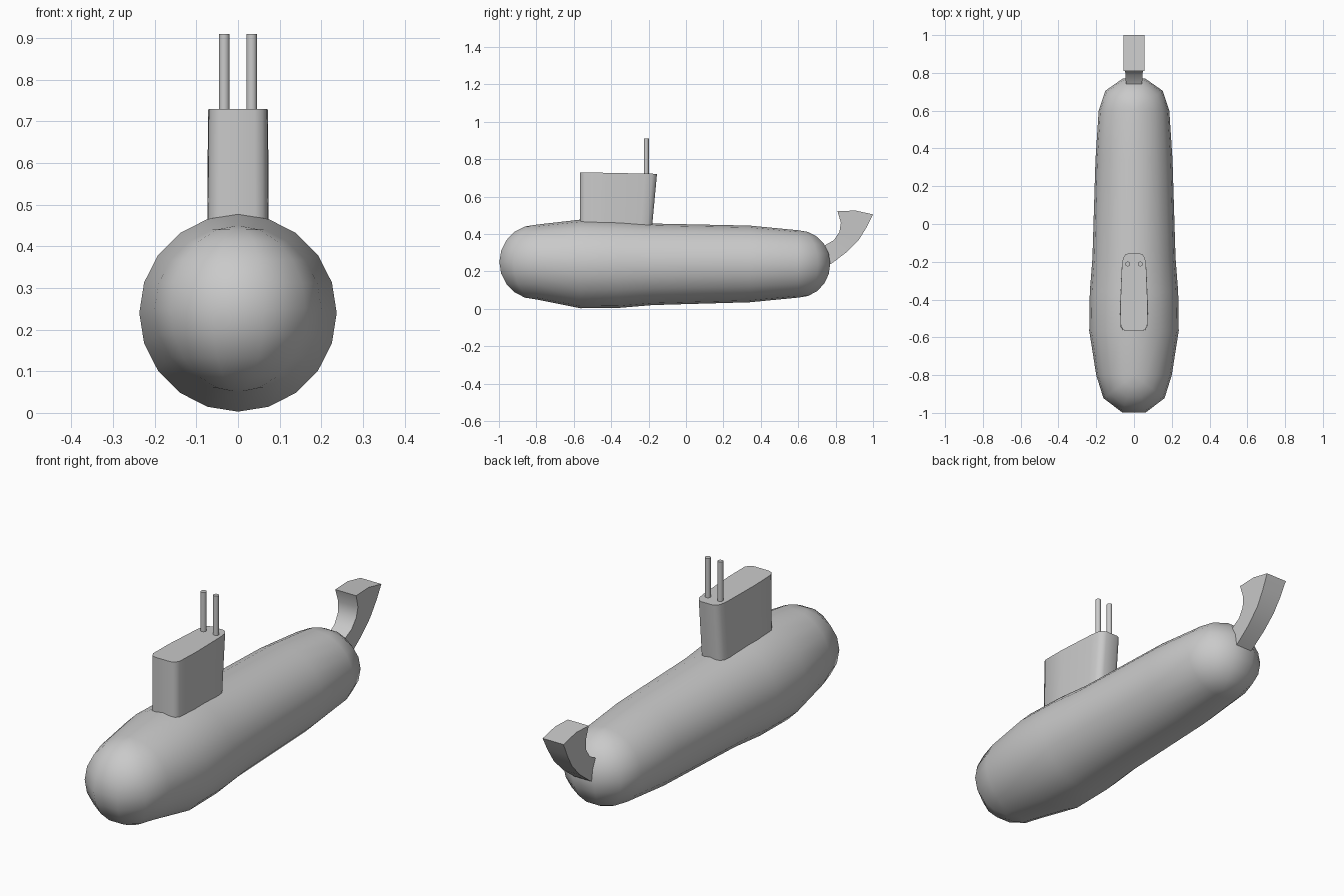
import bpy, bmesh
from math import sin, cos, pi, radians

if "Cube" in bpy.data.objects:
    bpy.data.objects.remove(bpy.data.objects["Cube"])

GREY = (0.588, 0.588, 0.588, 1)
grey = bpy.data.materials.new("hull_grey")
grey.use_nodes = True
grey.diffuse_color = GREY
grey.node_tree.nodes["Principled BSDF"].inputs["Base Color"].default_value = GREY


def finish(name, bm, angle):
    bmesh.ops.remove_doubles(bm, verts=bm.verts, dist=0.0005)
    bmesh.ops.recalc_face_normals(bm, faces=bm.faces)
    mesh = bpy.data.meshes.new(name)
    bm.to_mesh(mesh)
    bm.free()
    mesh.materials.append(grey)
    mesh.shade_smooth()
    mesh.set_sharp_from_angle(angle=radians(angle))
    obj = bpy.data.objects.new(name, mesh)
    bpy.context.collection.objects.link(obj)
    return obj


def loft(bm, rows, closed=True, caps=False):
    """Skin consecutive rows of points with quads."""
    rows = [[bm.verts.new(p) for p in row] for row in rows]
    n = len(rows[0])
    for a, b in zip(rows, rows[1:]):
        for i in range(n if closed else n - 1):
            j = (i + 1) % n
            bm.faces.new((a[i], a[j], b[j], b[i]))
    if caps:
        bm.faces.new(rows[0])
        bm.faces.new(rows[-1])


# Hull: stations (y, centre z, half width, half height) between two domes
stations = [(-0.8, 0.25, 0.2, 0.2), (-0.565, 0.24, 0.237, 0.237),
            (-0.36, 0.238, 0.234, 0.233), (-0.18, 0.238, 0.22, 0.218),
            (0.34, 0.24, 0.204, 0.205), (0.6, 0.24, 0.187, 0.18)]


def ring(y, z, rx, rz):
    return [(rx * sin(i * pi / 10), y, z + rz * cos(i * pi / 10)) for i in range(20)]


def dome(y, z, rx, rz, side):
    """Half sphere with its poles at top and bottom."""
    return [[(rx * cos(k * pi / 5) * sin(j * pi / 10),
              y + side * rz * sin(k * pi / 5) * sin(j * pi / 10),
              z + rz * cos(j * pi / 10)) for j in range(11)] for k in range(6)]


bm = bmesh.new()
loft(bm, [ring(*s) for s in stations])
loft(bm, dome(*stations[0], -1.04), closed=False)
loft(bm, dome(*stations[-1], 1), closed=False)
bmesh.ops.dissolve_degenerate(bm, dist=0.0005, edges=bm.edges)
finish("hull", bm, 60)

# Conning tower: mirrored outline, raked at the back
half = [(0.04, -0.567), (0.058, -0.56), (0.07, -0.54), (0.072, -0.42),
        (0.064, -0.22), (0.058, -0.18), (0.046, -0.162), (0.03, -0.155)]
outline = half + [(-x, y) for x, y in reversed(half)]


def tower_row(z, top):
    rake = 0 if top else 0.03
    return [(x * (1 if top else 1.03), y - rake * (y + 0.567) / 0.41,
             z - (0.02 * (y + 0.567) if top else 0)) for x, y in outline]


bm = bmesh.new()
loft(bm, [tower_row(0.4, False), tower_row(0.73, True)], caps=True)
finish("conning_tower", bm, 50)

# Twin periscopes
for side, label in ((1, "left"), (-1, "right")):
    bm = bmesh.new()
    loft(bm, [[(side * 0.033 + 0.013 * cos(i * pi / 6), -0.212 + 0.013 * sin(i * pi / 6), z)
               for i in range(12)] for z in (0.7, 0.91)], caps=True)
    finish(label + "_periscope", bm, 50)

# Curved tail fin: (inner y, z, outer y, z, half width)
sections = [(0.70, 0.32, 0.745, 0.222, 0.042), (0.74, 0.338, 0.785, 0.247, 0.043),
            (0.79, 0.367, 0.86, 0.304, 0.045), (0.82, 0.41, 0.925, 0.37, 0.048),
            (0.828, 0.46, 0.968, 0.44, 0.052), (0.81, 0.522, 1.0, 0.505, 0.055)]
rows = []
for yi, zi, yo, zo, w in sections:
    ym, zm = (yi + yo) / 2, (zi + zo) / 2
    if yo == 1.0:
        zm += 0.012
    rows.append([(-w, yi, zi), (w, yi, zi), (w, ym, zm), (w, yo, zo),
                 (-w, yo, zo), (-w, ym, zm)])
bm = bmesh.new()
loft(bm, rows, caps=True)
finish("tail_fin", bm, 40)
